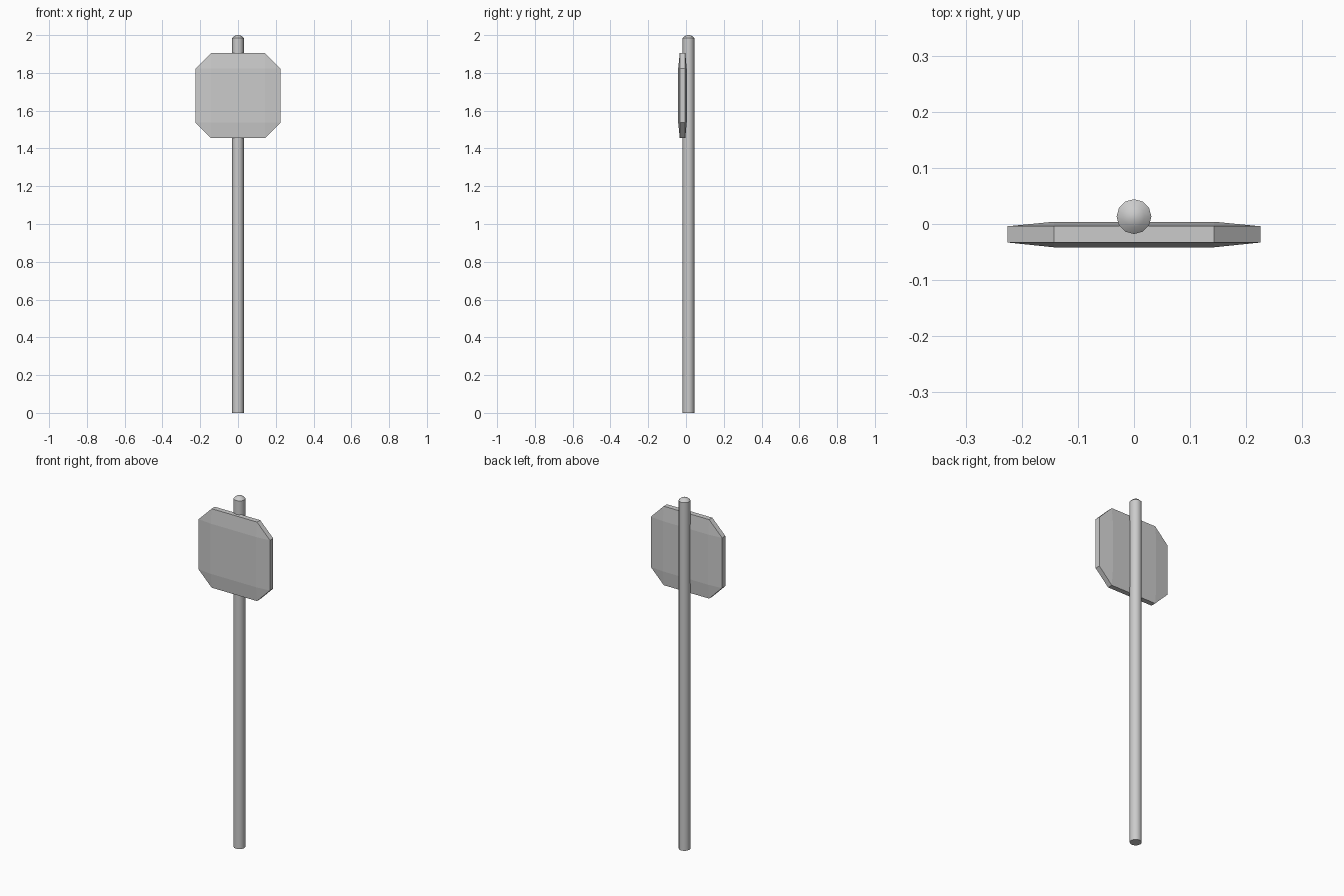
import bpy, bmesh, math

if "Cube" in bpy.data.objects:
    bpy.data.objects.remove(bpy.data.objects["Cube"])


def make_object(name, bm):
    bmesh.ops.recalc_face_normals(bm, faces=bm.faces)
    mesh = bpy.data.meshes.new(name)
    bm.to_mesh(mesh)
    bm.free()
    obj = bpy.data.objects.new(name, mesh)
    bpy.context.collection.objects.link(obj)
    return obj


def lathe(name, profile, sides, y):
    """Stack of rings (radius, z) closed at both ends."""
    bm = bmesh.new()
    rings = []
    for r, z in profile:
        angles = [2 * math.pi * i / sides for i in range(sides)]
        rings.append([bm.verts.new((r * math.cos(a), y + r * math.sin(a), z)) for a in angles])
    for low, high in zip(rings, rings[1:]):
        for i in range(sides):
            j = (i + 1) % sides
            bm.faces.new((low[i], low[j], high[j], high[i]))
    bm.faces.new(rings[0])
    bm.faces.new(rings[-1])
    return make_object(name, bm)


def sign_plate(name, half, inner, z_mid, rims, faces_y):
    """Cut-corner plate: eight-sided rim with a raised square on both sides."""
    bm = bmesh.new()
    outline = [(inner, -half), (half, -inner), (half, inner), (inner, half),
               (-inner, half), (-half, inner), (-half, -inner), (-inner, -half)]
    square = [(inner, -inner), (inner, inner), (-inner, inner), (-inner, -inner)]
    rim_verts = []
    for rim_y, face_y in zip(rims, faces_y):
        rim = [bm.verts.new((x, rim_y, z_mid + z)) for x, z in outline]
        sq = [bm.verts.new((x, face_y, z_mid + z)) for x, z in square]
        bm.faces.new(sq)
        for i in range(4):
            a, b, c = rim[2 * i], rim[2 * i + 1], rim[(2 * i + 2) % 8]
            bm.faces.new((a, b, sq[i]))                      # corner
            bm.faces.new((b, c, sq[(i + 1) % 4], sq[i]))     # sloped side
        rim_verts.append(rim)
    front, back = rim_verts
    for i in range(8):
        j = (i + 1) % 8
        bm.faces.new((front[i], front[j], back[j], back[i]))
    return make_object(name, bm)


# Round post with a low domed tip
post = lathe("post", [(0.031, 0), (0.031, 1.984), (0.019, 1.995), (0.006, 2.0)], 12, 0.0132)
bpy.context.view_layer.objects.active = post
post.select_set(True)
bpy.ops.object.shade_smooth_by_angle(angle=math.radians(31))

# Sign plate on the front of the post
sign_plate("sign_plate", 0.225, 0.143, 1.68, (-0.033, -0.004), (-0.0415, 0.004))
